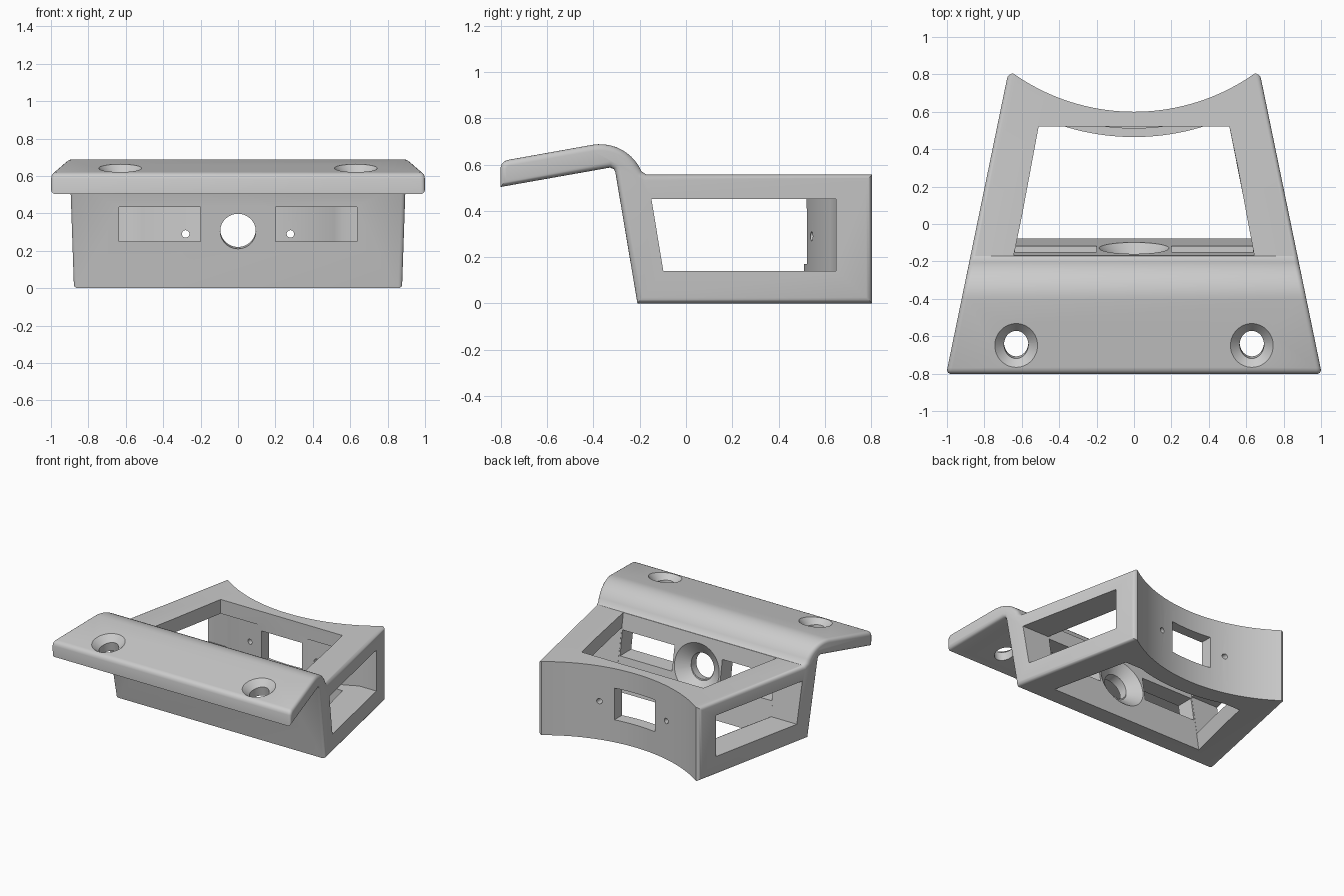
import bpy, bmesh, math
from mathutils import Matrix

if "Cube" in bpy.data.objects:
    bpy.data.objects.remove(bpy.data.objects["Cube"])

SLOPE = 0.165          # lean of the front wall
ARC_Y = 1.72           # centre of the concave back


def half_width(y):
    return 0.839 - 0.206 * y


def make_object(name, bm):
    bmesh.ops.recalc_face_normals(bm, faces=bm.faces)
    me = bpy.data.meshes.new(name)
    bm.to_mesh(me)
    bm.free()
    ob = bpy.data.objects.new(name, me)
    bpy.context.collection.objects.link(ob)
    return ob


def loft(rings):
    bm = bmesh.new()
    vs = [[bm.verts.new(p) for p in r] for r in rings]
    n = len(vs[0])
    for i in range(n):
        j = (i + 1) % n
        bm.faces.new((vs[0][i], vs[0][j], vs[1][j], vs[1][i]))
    bm.faces.new(vs[0])
    bm.faces.new(vs[1])
    return bm


def cut(bm):
    cutter = make_object("cutter", bm)
    cutter.hide_render = True
    mod = bracket.modifiers.new("cut", 'BOOLEAN')
    mod.operation = 'DIFFERENCE'
    mod.solver = 'EXACT'
    mod.object = cutter
    bpy.context.view_layer.objects.active = bracket
    bpy.ops.object.modifier_apply(modifier=mod.name)
    bpy.data.objects.remove(cutter)


def plan_cut(pts, z0, z1):
    # upright prism whose front edge follows the leaning wall
    cut(loft([[(x, y - (SLOPE * z if y < 0 else 0), z) for x, y in pts] for z in (z0, z1)]))


def box_cut(x0, x1, y0, y1, z0, z1):
    cut(loft([[(x0, y0, z), (x1, y0, z), (x1, y1, z), (x0, y1, z)] for z in (z0, z1)]))


def cone_cut(loc, r1, r2, depth, rot, stretch=1.0, seg=48):
    bm = bmesh.new()
    m = (Matrix.Translation(loc) @ Matrix.Rotation(rot, 4, 'X')
         @ Matrix.Diagonal((1, stretch, 1, 1)))
    bmesh.ops.create_cone(bm, cap_ends=True, segments=seg, radius1=r1, radius2=r2,
                          depth=depth, matrix=m)
    cut(bm)


def arc(r, x_max, n=24):
    xs = [x_max * (1 - 2 * i / n) for i in range(n + 1)]
    return [(x, ARC_Y - math.sqrt(r * r - x * x)) for x in xs]


# bracket body: side profile with the mounting lip, tapered towards the back
profile = [(-0.21, 0), (-0.305, 0.565), (-0.312, 0.58), (-0.328, 0.587), (-0.802, 0.503),
           (-0.802, 0.585), (-0.797, 0.602), (-0.786, 0.614), (-0.77, 0.62)]
for i in range(13):
    a = math.radians(100 - 92 * i / 12)
    profile.append((-0.372 + 0.195 * math.cos(a), 0.495 + 0.193 * math.sin(a)))
profile = [p for p in profile if not (p[0] > -0.25 and p[1] < 0.565 and p[1] > 0)]
profile += [(-0.172, 0.557), (0.805, 0.557), (0.805, 0)]
bm = loft([[(s * half_width(y), y, z) for y, z in profile] for s in (-1, 1)])
rim = [e for e in bm.edges if e.verts[0].co.x * e.verts[1].co.x > 0]
bmesh.ops.recalc_face_normals(bm, faces=bm.faces)
bmesh.ops.bevel(bm, geom=rim, offset=0.03, segments=4, profile=0.5, affect='EDGES',
                clamp_overlap=True)
bracket = make_object("mounting_bracket", bm)

# concave back
cone_cut((0, ARC_Y, 0.3), 1.12, 1.12, 2, 0, seg=160)

# central opening through bottom and top
plan_cut([(-0.645, -0.077), (0.645, -0.077), (0.51, 0.52)] + arc(1.255, 0.37)
         + [(-0.51, 0.52)], -0.1, 0.3)
plan_cut([(-0.643, -0.077), (0.643, -0.077), (0.51, 0.521), (-0.51, 0.521)], 0.28, 0.7)

# side windows and the inner cavity behind them
plan_cut([(-1.3, -0.075), (1.3, -0.075), (1.3, 0.65)] + arc(1.21, 0.56)
         + [(-1.3, 0.65)], 0.14, 0.45)

# front wall windows, lip screw holes and back pin holes
tilt = math.atan(SLOPE)
for s in (-1, 1):
    x0, x1 = sorted((s * 0.2, s * 0.635))
    box_cut(x0, x1, -0.45, 0.1, 0.25, 0.435)
    cone_cut((s * 0.63, -0.645, 0.6), 0.065, 0.065, 0.5, tilt, 1.15)
    cone_cut((s * 0.63, -0.65, 0.635), 0.065, 0.15, 0.08, tilt, 1.04)
    cone_cut((s * 0.28, 0.6, 0.29), 0.02, 0.02, 0.4, math.pi / 2, seg=20)

# back window
box_cut(-0.17, 0.17, 0.4, 0.9, 0.17, 0.41)

# central bolt hole, countersunk from inside
axis = -math.pi / 2 + tilt
cone_cut((0, -0.195, 0.315), 0.095, 0.095, 0.5, axis)
cone_cut((0, -0.1585, 0.3105), 0.095, 0.2, 0.08, axis)

bpy.ops.object.select_all(action='DESELECT')
bracket.select_set(True)
bpy.context.view_layer.objects.active = bracket
bpy.ops.object.shade_smooth_by_angle(angle=math.radians(30))
